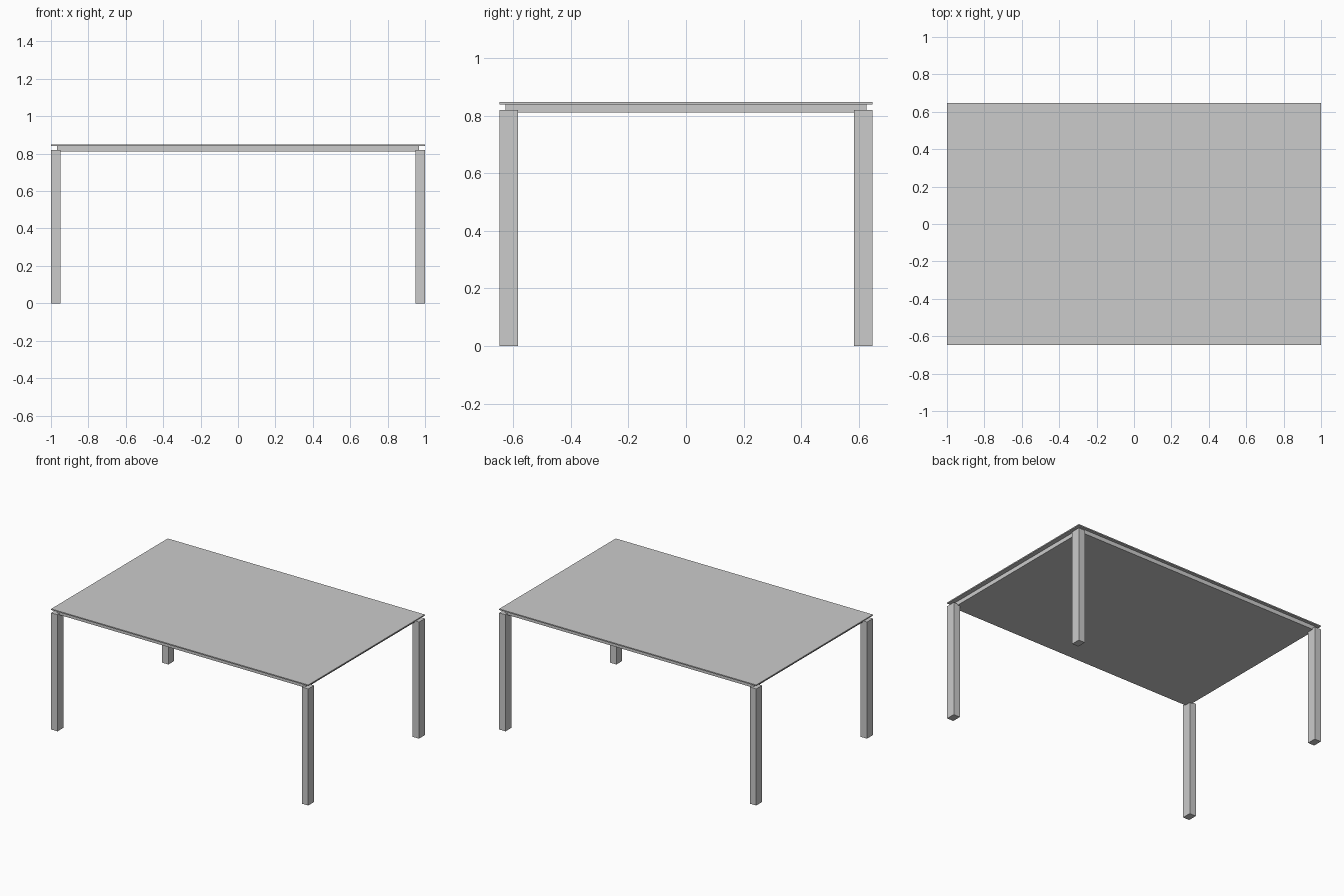
import bpy

if "Cube" in bpy.data.objects:
    bpy.data.objects.remove(bpy.data.objects["Cube"])

HALF_X, HALF_Y = 1.0, 0.648


def box(name, x0, x1, y0, y1, z0, z1):
    bpy.ops.mesh.primitive_cube_add(
        size=1, location=((x0 + x1) / 2, (y0 + y1) / 2, (z0 + z1) / 2))
    obj = bpy.context.object
    obj.name = name
    obj.scale = (x1 - x0, y1 - y0, z1 - z0)
    bpy.ops.object.transform_apply(location=False, rotation=False, scale=True)
    return obj


# Thin top sheet
box("table_top", -HALF_X, HALF_X, -HALF_Y, HALF_Y, 0.84, 0.848)

# Slightly inset slab under the top, sunk a little between the legs
box("under_panel", -0.968, 0.968, -0.627, 0.627, 0.811, 0.84)

# Four rectangular corner legs, flush with the edge of the top
LEG_X, LEG_Y, LEG_H = 0.05, 0.065, 0.82
for sx, side in ((-1, "left"), (1, "right")):
    for sy, end in ((-1, "front"), (1, "back")):
        xs = sorted((sx * HALF_X, sx * (HALF_X - LEG_X)))
        ys = sorted((sy * HALF_Y, sy * (HALF_Y - LEG_Y)))
        box(f"{end}_{side}_leg", *xs, *ys, 0, LEG_H)
